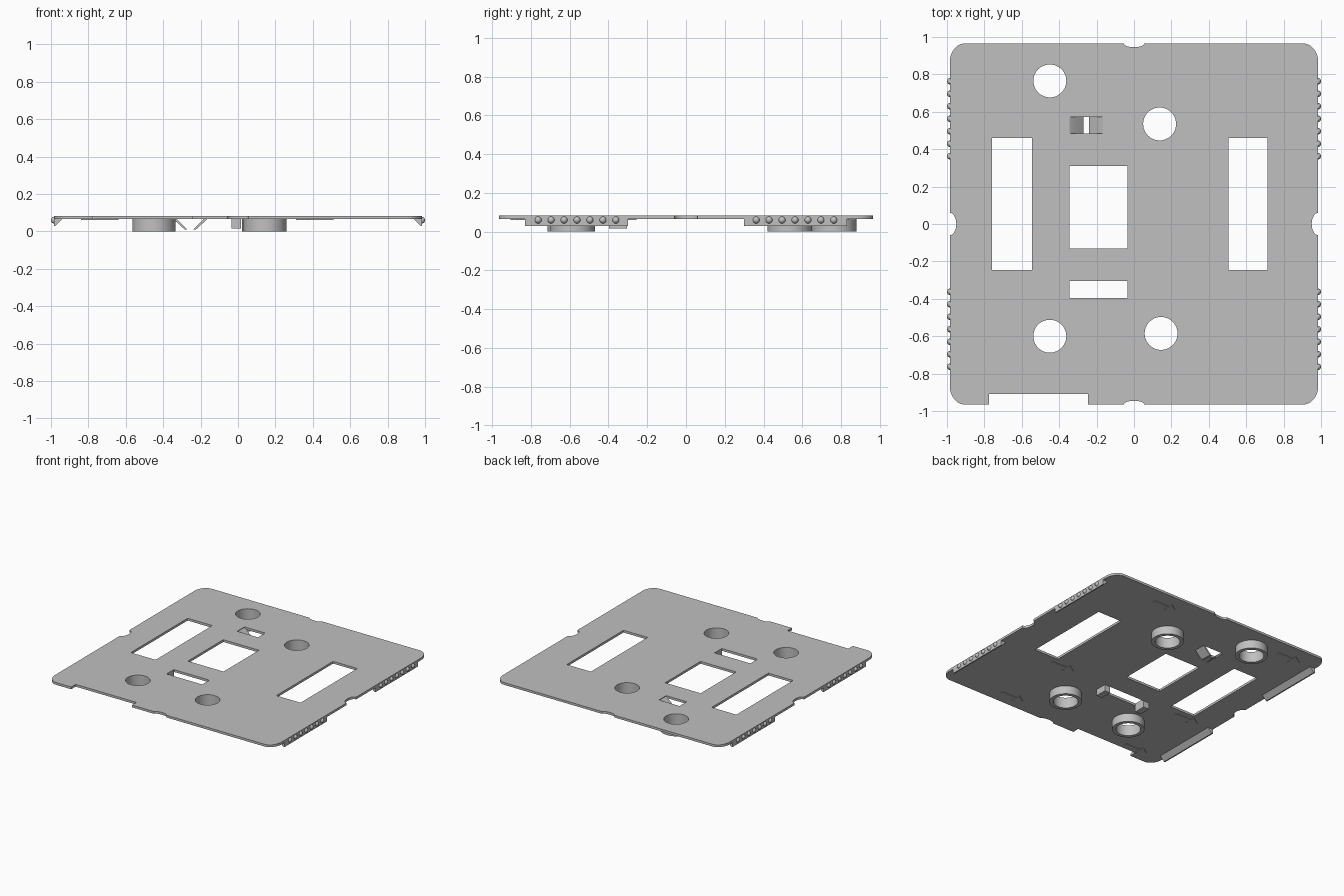
import bpy, bmesh, math

if "Cube" in bpy.data.objects:
    bpy.data.objects.remove(bpy.data.objects["Cube"])

grey = bpy.data.materials.new("plain_grey")
grey.use_nodes = True
COLOUR = (0.53, 0.53, 0.53, 1)
grey.diffuse_color = COLOUR
grey.node_tree.nodes["Principled BSDF"].inputs["Base Color"].default_value = COLOUR

Z0, Z1 = 0.065, 0.083   # underside and top of the plate
HX, HY = 0.985, 0.965   # half width and half depth


def finish(name, bm):
    bmesh.ops.remove_doubles(bm, verts=bm.verts, dist=1e-5)
    bmesh.ops.recalc_face_normals(bm, faces=bm.faces)
    mesh = bpy.data.meshes.new(name)
    bm.to_mesh(mesh)
    bm.free()
    mesh.materials.append(grey)
    obj = bpy.data.objects.new(name, mesh)
    bpy.context.collection.objects.link(obj)
    bpy.ops.object.select_all(action="DESELECT")
    bpy.context.view_layer.objects.active = obj
    obj.select_set(True)
    bpy.ops.object.shade_smooth_by_angle(angle=math.radians(35))
    return obj


def slab(name, loops, z0, z1):
    """Flat outline with holes, filled and extruded from z0 to z1."""
    curve = bpy.data.curves.new(name + "_profile", "CURVE")
    curve.dimensions = "2D"
    curve.fill_mode = "BOTH"
    curve.extrude = (z1 - z0) / 2
    for loop in loops:
        spline = curve.splines.new("POLY")
        spline.points.add(len(loop) - 1)
        for point, (x, y) in zip(spline.points, loop):
            point.co = (x, y, 0, 1)
        spline.use_cyclic_u = True
    temp = bpy.data.objects.new(name + "_profile", curve)
    bpy.context.collection.objects.link(temp)
    bpy.context.view_layer.update()
    bm = bmesh.new()
    bm.from_mesh(temp.evaluated_get(bpy.context.evaluated_depsgraph_get()).to_mesh())
    bpy.data.objects.remove(temp)
    bmesh.ops.translate(bm, vec=(0, 0, (z0 + z1) / 2), verts=bm.verts)
    return finish(name, bm)


def prism(name, profile, y0, y1):
    """An x-z profile extruded along y."""
    bm = bmesh.new()
    face = bm.faces.new([bm.verts.new((x, y0, z)) for x, z in profile])
    new = bmesh.ops.extrude_face_region(bm, geom=[face])["geom"]
    bmesh.ops.translate(bm, vec=(0, y1 - y0, 0),
                        verts=[v for v in new if isinstance(v, bmesh.types.BMVert)])
    return finish(name, bm)


def arc(cx, cy, rx, ry, a0, a1, n):
    angles = [math.radians(a0 + (a1 - a0) * i / n) for i in range(n + 1)]
    return [(cx + rx * math.cos(a), cy + ry * math.sin(a)) for a in angles]


def circle(c, r):
    return arc(c[0], c[1], r, r, 0, 352.5, 47)


def rect(x0, x1, y0, y1):
    return [(x0, y0), (x1, y0), (x1, y1), (x0, y1)]


# Plate outline: one quarter, mirrored, with edge notches and rounded corners
quarter = arc(0, HY, 0.055, 0.02, -90, 0, 6)
quarter += arc(HX - 0.08, HY - 0.1, 0.08, 0.1, 90, 0, 10)
quarter += arc(HX, 0, 0.035, 0.06, 90, 180, 8)
right_half = quarter + [(x, -y) for x, y in quarter[-2::-1]]
front_cutout = [(-0.245, -HY), (-0.245, -0.91), (-0.775, -0.91), (-0.775, -HY)]
left_half = [(-x, y) for x, y in right_half[-2:0:-1]]
split = next(i for i, p in enumerate(left_half) if p[0] < -0.5)
outline = right_half + left_half[:split] + front_cutout + left_half[split:]

# Openings
hole_centres = [(-0.45, 0.765), (0.137, 0.535), (-0.45, -0.6), (0.145, -0.585)]
BORE = 0.088
openings = [
    rect(-0.76, -0.545, -0.245, 0.46),
    rect(0.505, 0.715, -0.245, 0.46),
    rect(-0.345, -0.035, -0.13, 0.31),
    rect(-0.345, -0.035, -0.395, -0.305),
    rect(-0.345, -0.165, 0.483, 0.573),
]
slab("plate", [outline] + openings + [circle(c, BORE) for c in hole_centres], Z0, Z1)

# Collars under the round holes
for c in hole_centres:
    slab("collar", [circle(c, 0.115), circle(c, BORE)], 0, Z0)

# Sloping clip flaps under the small opening
for side in (-1, 1):
    flap = [(-0.255 + side * x, z) for x, z in
            [(0.09, Z1 - 0.005), (0.09, Z0), (0.03, 0.01), (0.015, 0.01), (0.07, Z0)]]
    prism("clip_flap", flap, 0.483, 0.573)

# Blocks at the ends of the narrow slot
for x0 in (-0.395, -0.035):
    slab("slot_block", [rect(x0, x0 + 0.05, -0.398, -0.305)], 0.015, Z0)

# Wedge rails with a row of round studs on both side edges
for sx in (-1, 1):
    for sy in (-1, 1):
        wedge = [(sx * x, z) for x, z in
                 [(HX, Z0), (HX, 0.03), (0.975, 0.03), (0.94, Z0)]]
        prism("edge_rail", wedge, sy * 0.30, sy * 0.83)
        for i in range(7):
            bm = bmesh.new()
            bmesh.ops.create_uvsphere(bm, u_segments=16, v_segments=10, radius=0.018)
            bmesh.ops.translate(bm, vec=(sx * 0.982, sy * (0.362 + 0.0668 * i), 0.06),
                                verts=bm.verts)
            finish("edge_stud", bm)

# Thin raised arrows on the underside
arrow = [(0.1, 0.012), (-0.03, 0.012), (-0.03, 0.045), (-0.1, 0),
         (-0.03, -0.045), (-0.03, -0.012), (0.1, -0.012)]
for cx in (-0.74, 0.41):
    for cy in (0.83, -0.3, -0.86):
        slab("underside_arrow", [[(cx + x, cy + y) for x, y in arrow]], Z0 - 0.004, Z0)
